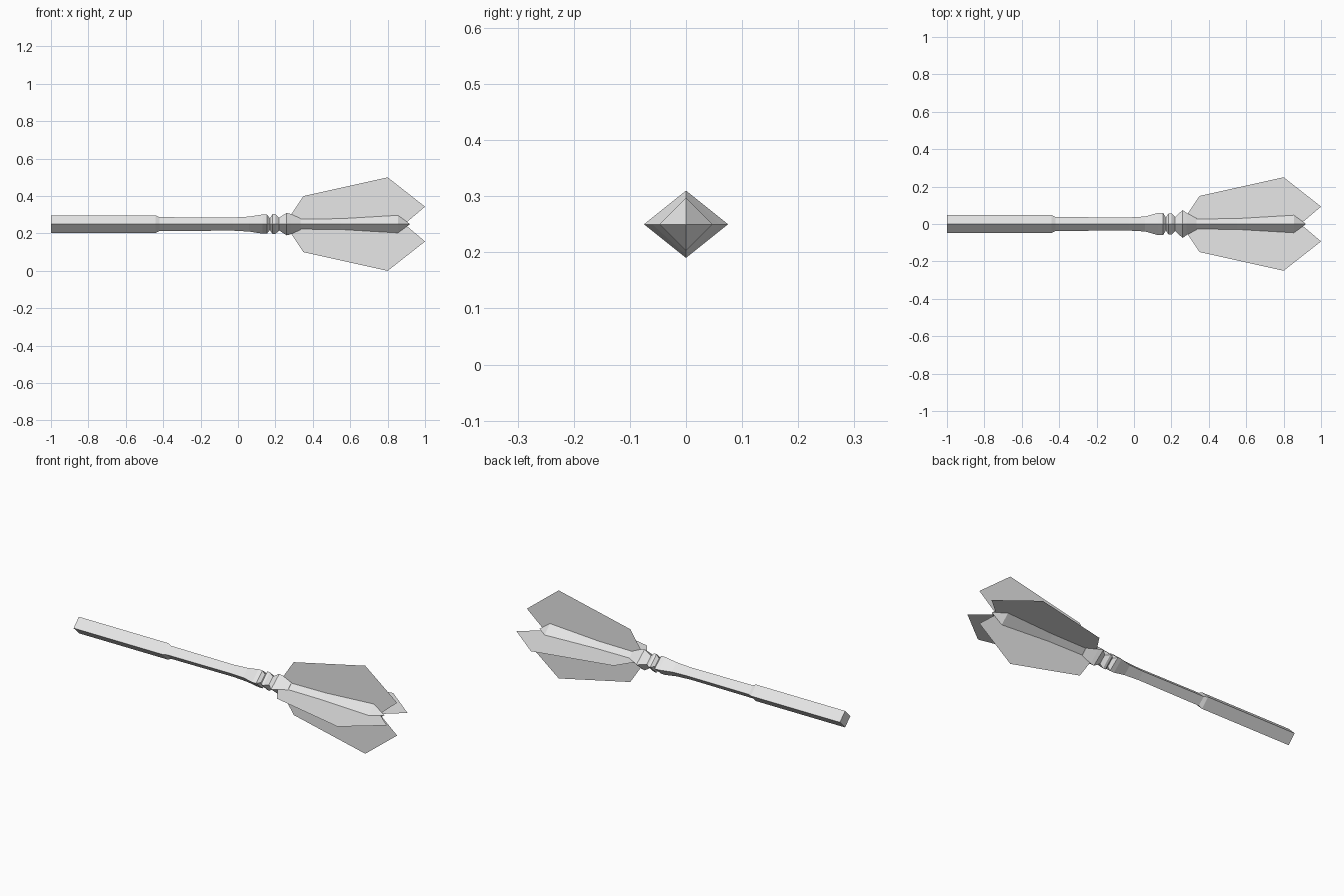
import bpy, bmesh
from math import pi
from mathutils import Matrix, Vector

AXIS_Z = 0.25

cube = bpy.data.objects.get("Cube")
if cube:
    bpy.data.objects.remove(cube, do_unlink=True)

steel = bpy.data.materials.new("plain_grey")
steel.use_nodes = True
steel.diffuse_color = (0.8, 0.8, 0.8, 1)
steel.node_tree.nodes["Principled BSDF"].inputs["Base Color"].default_value = (0.8, 0.8, 0.8, 1)


def finish(name, bm):
    mesh = bpy.data.meshes.new(name)
    bm.to_mesh(mesh)
    bm.free()
    mesh.materials.append(steel)
    obj = bpy.data.objects.new(name, mesh)
    obj.location.z = AXIS_Z
    bpy.context.collection.objects.link(obj)


def diamond_bar(name, sections, tip=None):
    """Loft diamond cross-sections (x, half width in y, half height in z)."""
    bm = bmesh.new()
    rings = [[bm.verts.new(p) for p in ((x, w, 0), (x, 0, h), (x, -w, 0), (x, 0, -h))]
             for x, w, h in sections]
    for a, b in zip(rings, rings[1:]):
        for i in range(4):
            j = (i + 1) % 4
            bm.faces.new((a[i], a[j], b[j], b[i]))
    bm.faces.new(rings[0])
    if tip is None:
        bm.faces.new(rings[-1])
    else:
        point = bm.verts.new((tip, 0, 0))
        for i in range(4):
            bm.faces.new((rings[-1][i], rings[-1][(i + 1) % 4], point))
    bmesh.ops.recalc_face_normals(bm, faces=bm.faces)
    finish(name, bm)


# Handle: thick grip, slimmer shaft, flared end
diamond_bar("handle", [
    (-1.0, 0.047, 0.047), (-0.44, 0.047, 0.047), (-0.42, 0.037, 0.037),
    (-0.03, 0.035, 0.035), (0.06, 0.04, 0.04), (0.13, 0.06, 0.051),
    (0.155, 0.06, 0.051), (0.17, 0.035, 0.032)])

# Ring and collar below the head
diamond_bar("neck_ring", [
    (0.17, 0.035, 0.032), (0.185, 0.057, 0.053), (0.2, 0.057, 0.053), (0.22, 0.037, 0.034)])
diamond_bar("collar", [
    (0.22, 0.037, 0.034), (0.26, 0.075, 0.06), (0.28, 0.06, 0.055), (0.335, 0.03, 0.03)])

# Head core with a pointed tip
diamond_bar("head_core", [
    (0.335, 0.027, 0.027), (0.55, 0.029, 0.029), (0.855, 0.047, 0.047)], tip=0.92)

# Four thin blades around the head
outline = [(0.25, 0), (0.35, 0.15), (0.8, 0.25), (1.0, 0.093), (0.89, 0)]
for i, side in enumerate(("top", "front", "bottom", "back")):
    bm = bmesh.new()
    turn = Matrix.Rotation(i * pi / 2, 3, 'X')
    bm.faces.new([bm.verts.new(turn @ Vector((x, 0, r))) for x, r in outline])
    finish(side + "_blade", bm)
